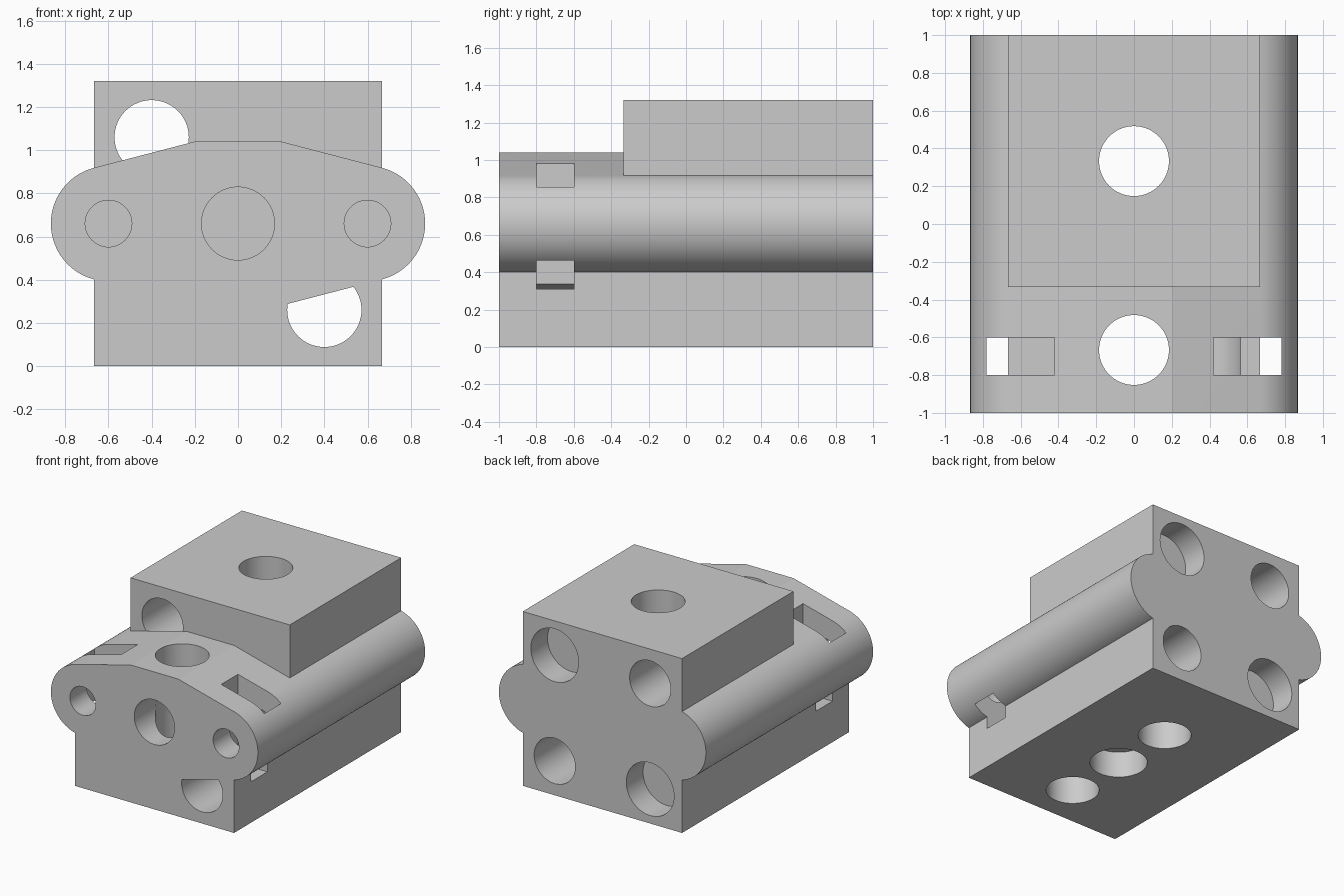
import bpy, math
from mathutils import Vector, geometry

if "Cube" in bpy.data.objects:
    bpy.data.objects.remove(bpy.data.objects["Cube"])

HALF_X, MID_Z, TOP_Z, STEP_Y = 0.667, 0.66, 1.32, -0.333
SCREW_R, MAGNET_R, POST_R = 0.172, 0.2, 0.185
EPS = 0.0005

grey = bpy.data.materials.new("plain grey")
grey.use_nodes = True
colour = (0.6, 0.6, 0.6, 1)
grey.diffuse_color = colour
grey.node_tree.nodes["Principled BSDF"].inputs["Base Color"].default_value = colour


def prism(name, outline, start, end, place):
    """Extrude a closed outline between two depths along one axis."""
    n = len(outline)
    verts = [place(a, b, d) for d in (start, end) for a, b in outline]
    faces = [tuple(range(n)), tuple(range(n, 2 * n))]
    faces += [(i, (i + 1) % n, n + (i + 1) % n, n + i) for i in range(n)]
    mesh = bpy.data.meshes.new(name)
    mesh.from_pydata(verts, [], faces)
    mesh.materials.append(grey)
    obj = bpy.data.objects.new(name, mesh)
    bpy.context.collection.objects.link(obj)
    bpy.context.view_layer.objects.active = obj
    bpy.ops.object.select_all(action='DESELECT')
    obj.select_set(True)
    bpy.ops.object.mode_set(mode='EDIT')
    bpy.ops.mesh.select_all(action='SELECT')
    bpy.ops.mesh.normals_make_consistent(inside=False)
    bpy.ops.object.mode_set(mode='OBJECT')
    return obj


def along_x(a, b, d): return (d, a, b)
def along_y(a, b, d): return (a, d, b)
def along_z(a, b, d): return (a, b, d)


def circle(ca, cb, r, n=64):
    return [(ca + r * math.cos(math.tau * i / n), cb + r * math.sin(math.tau * i / n))
            for i in range(n)]


def combine(target, tool, operation):
    mod = target.modifiers.new(operation.lower(), 'BOOLEAN')
    mod.operation, mod.solver, mod.object = operation, 'EXACT', tool
    bpy.context.view_layer.objects.active = target
    bpy.ops.object.modifier_apply(modifier=mod.name)
    bpy.data.objects.remove(tool)


def drill(target, a, b, r, start, end, place):
    combine(target, prism("drill", circle(a, b, r), start, end, place), 'DIFFERENCE')


# Stepped block: low in front, tall behind
step_outline = [(-1, 0), (1, 0), (1, TOP_Z), (STEP_Y, TOP_Z), (STEP_Y, MID_Z), (-1, MID_Z)]
body = prism("hinge_block", step_outline, -HALF_X, HALF_X, along_x)

# Front screw hole, later capped by the winged bar
drill(body, 0.4, 0.26, SCREW_R, -1.1, 0, along_y)

# Winged bar with round sides and a raised middle
points = circle(0.6, MID_Z, 0.267, 96) + circle(-0.6, MID_Z, 0.267, 96)
points += [(x, MID_Z + z) for x in (-0.2, 0.2) for z in (-0.38, 0.38)]
hull = geometry.convex_hull_2d([Vector(p) for p in points])
bar = prism("winged_bar", [points[i] for i in hull], -1, 1, along_y)
combine(body, bar, 'UNION')

# Back face: two through screw holes and two shallow magnet pockets
for side in (-1, 1):
    drill(body, -0.4 * side, MID_Z + 0.4 * side, SCREW_R, STEP_Y - EPS, 1.1, along_y)
    drill(body, 0.4 * side, MID_Z + 0.4 * side, MAGNET_R, 0.8, 1.1, along_y)

# Vertical post holes and the magnet pocket under the block
for y in (-0.667, 0.333):
    drill(body, 0, y, POST_R, -0.1, 1.5, along_z)
drill(body, 0, -0.167, MAGNET_R, -0.1, 0.2, along_z)

# Front bores, with nut slots through the wings
drill(body, 0, MID_Z, 0.169, -1.1, STEP_Y, along_y)
for side in (-1, 1):
    drill(body, 0.6 * side, MID_Z, 0.108, -1.1, STEP_Y, along_y)
    x0, x1 = sorted((0.42 * side, 0.78 * side))
    slot = prism("slot", [(x0, -0.8), (x1, -0.8), (x1, -0.6), (x0, -0.6)],
                 MID_Z - 0.35, MID_Z + 0.35, along_z)
    combine(body, slot, 'DIFFERENCE')

bpy.ops.object.select_all(action='DESELECT')
body.select_set(True)
bpy.context.view_layer.objects.active = body
bpy.ops.object.shade_smooth_by_angle(angle=math.radians(12))
